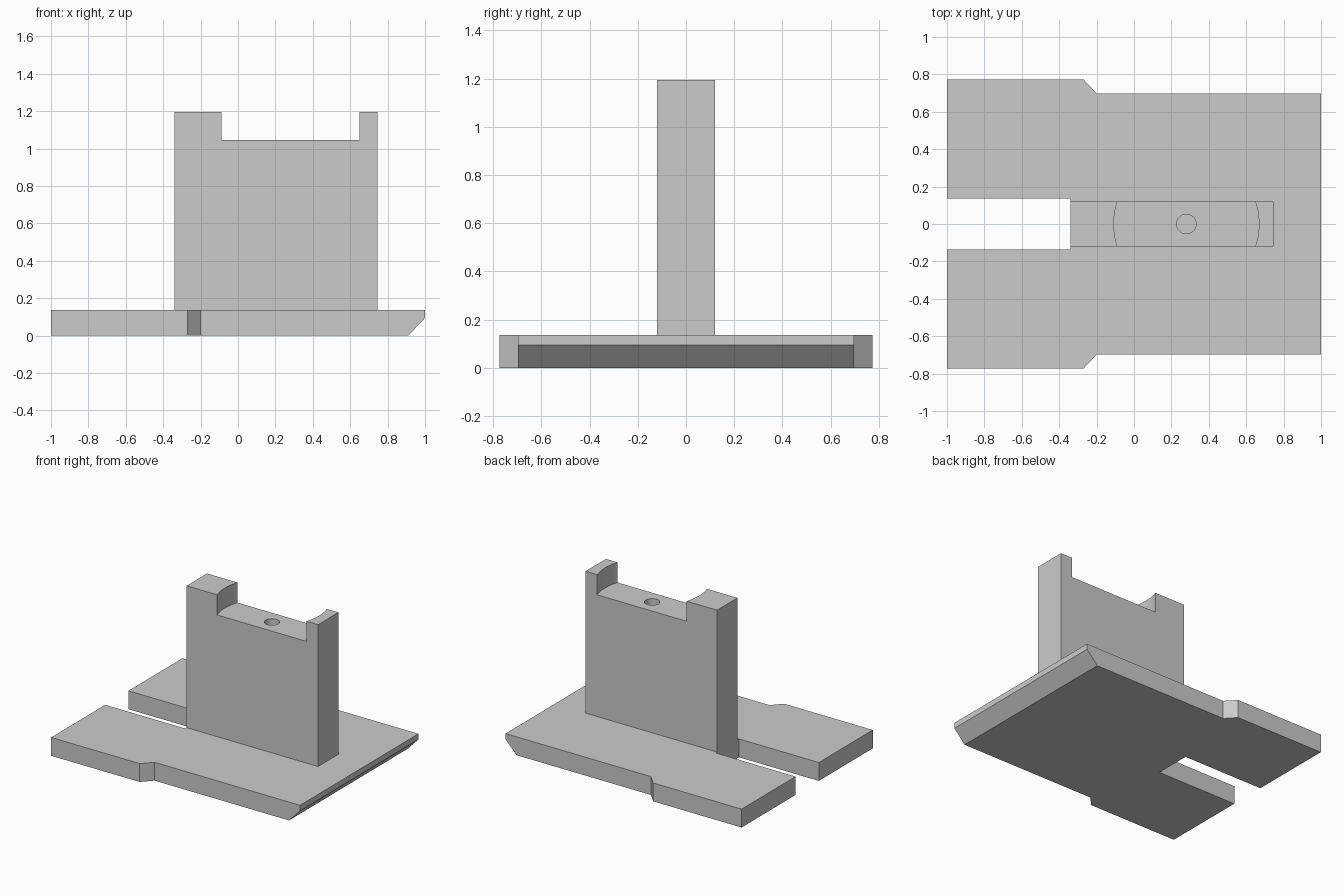
import bpy, bmesh
from mathutils import Vector

cube = bpy.data.objects.get("Cube")
if cube:
    bpy.data.objects.remove(cube, do_unlink=True)

grey = bpy.data.materials.new("plain_grey")
grey.use_nodes = True
colour = (0.6, 0.6, 0.6, 1)
grey.diffuse_color = colour
grey.node_tree.nodes["Principled BSDF"].inputs["Base Color"].default_value = colour


def add_object(name, bm):
    bmesh.ops.recalc_face_normals(bm, faces=bm.faces)
    mesh = bpy.data.meshes.new(name)
    bm.to_mesh(mesh)
    bm.free()
    mesh.materials.append(grey)
    obj = bpy.data.objects.new(name, mesh)
    bpy.context.collection.objects.link(obj)
    return obj


def prism(outline, bottom, top):
    bm = bmesh.new()
    face = bm.faces.new([bm.verts.new((x, y, bottom)) for x, y in outline])
    out = bmesh.ops.extrude_face_region(bm, geom=[face])
    verts = [g for g in out["geom"] if isinstance(g, bmesh.types.BMVert)]
    bmesh.ops.translate(bm, verts=verts, vec=(0, 0, top - bottom))
    return bm


def drill(target, name, radius, bottom, top, sides):
    # Round vertical cut centred on the recess axis
    bm = bmesh.new()
    bmesh.ops.create_cone(bm, cap_ends=True, segments=sides, radius1=radius,
                          radius2=radius, depth=top - bottom)
    bmesh.ops.translate(bm, verts=bm.verts, vec=(0.28, 0, (top + bottom) / 2))
    cutter = add_object(name, bm)
    cutter.hide_render = True
    cutter.hide_set(True)
    mod = target.modifiers.new(name, "BOOLEAN")
    mod.operation = "DIFFERENCE"
    mod.solver = "EXACT"
    mod.object = cutter
    bpy.context.view_layer.objects.active = target
    bpy.ops.object.modifier_apply(modifier=mod.name)
    bpy.data.objects.remove(cutter, do_unlink=True)


BASE_TOP = 0.137

# Slotted base plate, stepped wider toward the slot end
half = [(-0.34, 0.137), (-1, 0.137), (-1, 0.773), (-0.27, 0.773),
        (-0.2, 0.698), (1, 0.698)]
bm = prism(half + [(x, -y) for x, y in reversed(half)], 0, BASE_TOP)

# Bevel under the far end
cut = bmesh.ops.bisect_plane(bm, geom=bm.verts[:] + bm.edges[:] + bm.faces[:],
                             plane_co=(0.91, 0, 0),
                             plane_no=Vector((0.095, 0, -0.09)).normalized(),
                             clear_outer=True)
edges = [e for e in bm.edges if e.is_boundary]
bmesh.ops.holes_fill(bm, edges=edges, sides=0)
add_object("base_plate", bm)

# Upright block with a round-ended recess and a small hole in its top
bm = prism([(-0.34, -0.12), (0.745, -0.12), (0.745, 0.12), (-0.34, 0.12)],
           BASE_TOP, 1.195)
upright = add_object("upright_block", bm)
drill(upright, "recess_cutter", 0.388, 1.045, 1.4, 96)
drill(upright, "hole_cutter", 0.052, 0.75, 1.3, 32)

bpy.ops.object.select_all(action="DESELECT")
upright.select_set(True)
bpy.context.view_layer.objects.active = upright
bpy.ops.object.shade_smooth_by_angle()
